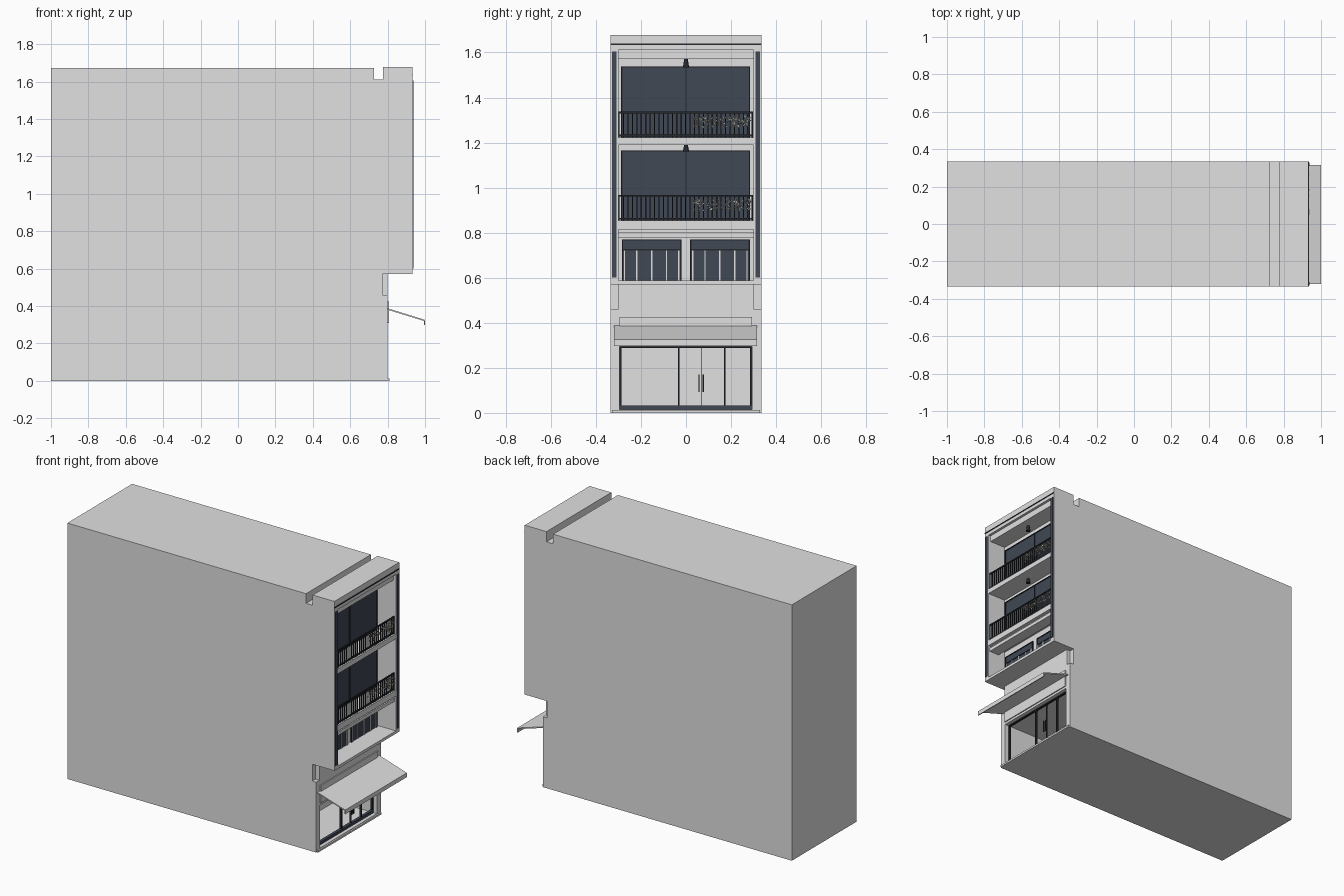
import bpy, bmesh, random
from mathutils import Matrix, Vector

random.seed(4)
old = bpy.data.objects.get("Cube")
if old:
    bpy.data.objects.remove(old, do_unlink=True)


def material(name, r, g, b):
    m = bpy.data.materials.new(name)
    m.use_nodes = True
    m.diffuse_color = (r, g, b, 1)
    m.node_tree.nodes["Principled BSDF"].inputs["Base Color"].default_value = (r, g, b, 1)
    return m


PLASTER = material("plaster", .75, .75, .75)
GLASS = material("slate_glass", .05, .065, .09)
METAL = material("black_metal", .02, .022, .027)
LEAF = material("pale_leaf", .55, .54, .48)


def finish(name, bm, mat):
    bmesh.ops.recalc_face_normals(bm, faces=bm.faces)
    me = bpy.data.meshes.new(name)
    bm.to_mesh(me)
    bm.free()
    me.materials.append(mat)
    ob = bpy.data.objects.new(name, me)
    bpy.context.scene.collection.objects.link(ob)
    return ob


def boxes(name, mat, *ranges):
    """Axis-aligned boxes, each given as x, y and z ranges."""
    bm = bmesh.new()
    for lims in ranges:
        mid = Vector([(a + b) / 2 for a, b in lims])
        size = [b - a for a, b in lims]
        bmesh.ops.create_cube(bm, size=1, matrix=Matrix.Translation(mid) @ Matrix.Diagonal((*size, 1)))
    return finish(name, bm, mat)


def extrude_profile(name, mat, points, y0, y1):
    """An x-z outline swept along y."""
    bm = bmesh.new()
    face = bm.faces.new([bm.verts.new((x, y0, z)) for x, z in points])
    ext = bmesh.ops.extrude_face_region(bm, geom=[face])["geom"]
    verts = [v for v in ext if isinstance(v, bmesh.types.BMVert)]
    bmesh.ops.translate(bm, verts=verts, vec=(0, y1 - y0, 0))
    return finish(name, bm, mat)


# Building shell with overhanging upper floors and a roof slot
W = .335
shell = extrude_profile("building_shell", PLASTER, [
    (-1, 0), (.8, 0), (.8, .57), (.932, .57), (.932, 1.677), (.775, 1.677),
    (.775, 1.61), (.727, 1.61), (.727, 1.673), (-1, 1.673)], -W, W)


def carve(*lims):
    """Cut a box out of the shell."""
    cutter = boxes("cutter", PLASTER, lims)
    cutter.hide_render = True
    mod = shell.modifiers.new("carve", "BOOLEAN")
    mod.operation, mod.solver, mod.object = "DIFFERENCE", "EXACT", cutter
    bpy.context.view_layer.objects.active = shell
    bpy.ops.object.modifier_apply(modifier=mod.name)
    bpy.data.objects.remove(cutter, do_unlink=True)


for z0, z1 in ((.588, .815), (.853, 1.19), (1.222, 1.61)):
    carve((.8, 1.1), (-.3, .3), (z0, z1))
carve((.5, 1.1), (-.295, .292), (.015, .295))
for s in (-1, 1):
    carve((.772, .9), sorted((s * .302, s * .5)), (.46, .57))

# Facade trim
boxes("side_strips", GLASS, *[((.93, .937), sorted((s * .309, s * .329)), (.6, 1.605)) for s in (-1, 1)])
boxes("parapet_line", METAL, ((.93, .935), (-W, W), (1.632, 1.639)))
boxes("top_header", PLASTER, ((.8, .915), (-.3, .3), (1.57, 1.61)))
boxes("lower_beam", PLASTER, ((.85, .922), (-.3, .3), (.778, .8)), ((.83, .91), (-.3, .3), (.8, .82)))
boxes("door_step", PLASTER, ((.78, .81), (-.328, .328), (0, .012)))
boxes("sign_board", PLASTER, ((.79, .807), (-.295, .292), (.31, .425)))

# Sloped awning with a hanging front lip
extrude_profile("awning", PLASTER, [
    (.8, .388), (1, .326), (1, .298), (.994, .298), (.994, .32), (.8, .38)], -.32, .316)

# Balconies: big windows, railings, plants and ceiling lamps
GLASS_Y = (-.288, .285)
for level, (floor, head, ceiling) in {"second": (.853, 1.165, 1.19), "third": (1.222, 1.538, 1.57)}.items():
    boxes(level + "_window", GLASS, ((.798, .806), GLASS_Y, (floor, head)))
    boxes(level + "_window_frame", METAL,
          *[((.8, .811), (y - .003, y + .003), (floor, head)) for y in (-.285, 0, .282)],
          ((.8, .811), GLASS_Y, (head - .005, head)))
    bars = [((.917, .925), (-.3, .297), (floor + h, floor + h + .007)) for h in (.006, .108)]
    count = 30
    for i in range(count + 1):
        y = -.297 + i * .591 / count
        bars.append(((.918, .924), (y - .0025, y + .0025), (floor, floor + .11)))
    boxes(level + "_railing", METAL, *bars)

    # Leafy cluster as small tilted blades
    bm = bmesh.new()
    for i in range(170):
        y = .285 - .255 * random.random() ** 1.2
        spot = Matrix.Translation((random.uniform(.918, .935), y, floor + random.uniform(.045, .095)))
        turn = Matrix.Rotation(random.uniform(0, 3), 4, "X") @ Matrix.Rotation(random.uniform(-.7, .7), 4, "Z")
        bmesh.ops.create_cube(bm, size=1, matrix=spot @ turn @ Matrix.Diagonal((.001, .011, .004, 1)))
    finish(level + "_plants", bm, LEAF)

    bm = bmesh.new()
    bmesh.ops.create_cone(bm, cap_ends=True, segments=16, radius1=.014, radius2=.008, depth=ceiling - head + .006,
                          matrix=Matrix.Translation((.86, 0, (ceiling + head) / 2 - .002)))
    finish(level + "_lamp", bm, METAL)

# Lower floor paired windows
for side, y0, y1 in (("right", -.285, -.02), ("left", .018, .283)):
    boxes(side + "_low_window", GLASS, ((.798, .806), (y0, y1), (.588, .77)))
    boxes(side + "_low_frame", METAL, ((.8, .81), (y0, y1), (.72, .727)), ((.8, .81), (y0, y1), (.765, .77)),
          *[((.8, .81), (y - .003, y + .003), (.588, .77)) for y in (y0 + .003, y1 - .003)])
    boxes(side + "_low_mullions", PLASTER,
          *[((.8, .811), (y - .003, y + .003), (.588, .72))
            for y in [y0 + (y1 - y0) * k / 4 for k in (1, 2, 3)] + [y0 + .012, y1 - .012]])

# Shop entrance frame and handles
boxes("shop_door_frame", METAL,
      *[((.76, .775), (y - .004, y + .004), (.015, .295)) for y in (-.291, -.032, .172, .288)],
      ((.762, .773), (.066, .069), (.015, .295)),
      ((.76, .775), (-.295, .292), (.289, .295)))
boxes("shop_door_sill", GLASS, ((.758, .777), (-.295, .292), (.015, .033)))
boxes("door_handles", METAL, *[((.778, .785), (y - .003, y + .003), (.092, .17)) for y in (.058, .077)])
